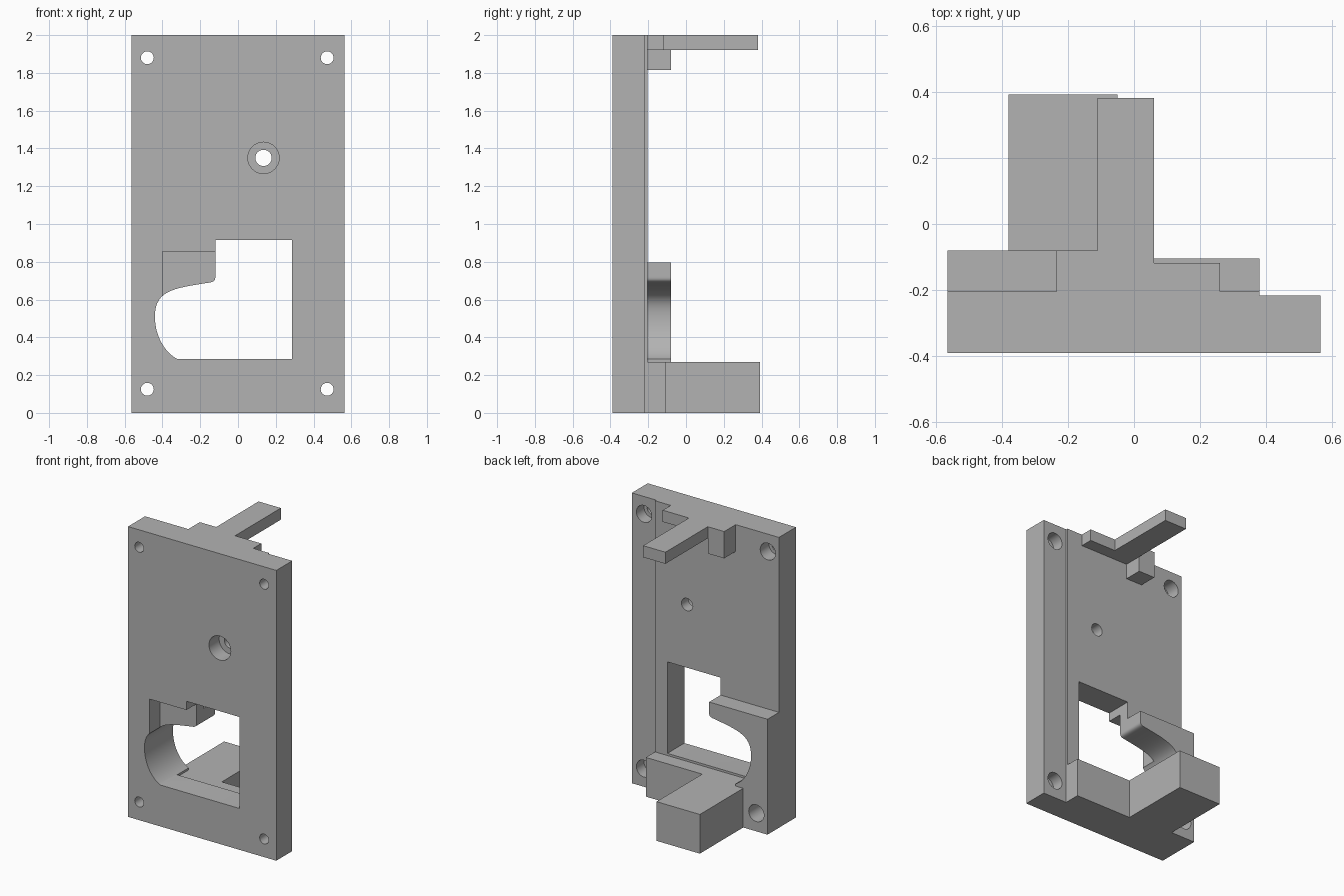
import bpy, bmesh, math
from mathutils import Vector
from mathutils.geometry import interpolate_bezier

cube = bpy.data.objects.get("Cube")
if cube:
    bpy.data.objects.remove(cube, do_unlink=True)

grey = bpy.data.materials.new("mid_grey")
grey.use_nodes = True
grey.diffuse_color = (0.45, 0.45, 0.45, 1)
grey.node_tree.nodes["Principled BSDF"].inputs["Base Color"].default_value = grey.diffuse_color


def prism(name, points, offset):
    """Extrude a flat polygon along offset."""
    bm = bmesh.new()
    face = bm.faces.new([bm.verts.new(p) for p in points])
    top = bmesh.ops.extrude_face_region(bm, geom=[face])["geom"]
    moved = [v for v in top if isinstance(v, bmesh.types.BMVert)]
    bmesh.ops.translate(bm, verts=moved, vec=offset)
    bmesh.ops.recalc_face_normals(bm, faces=bm.faces)
    mesh = bpy.data.meshes.new(name)
    bm.to_mesh(mesh)
    bm.free()
    mesh.materials.append(grey)
    obj = bpy.data.objects.new(name, mesh)
    bpy.context.collection.objects.link(obj)
    return obj


def plan(name, outline, z0, z1):
    return prism(name, [(x, y, z0) for x, y in outline], (0, 0, z1 - z0))


def elevation(name, outline, y0, y1):
    return prism(name, [(x, y0, z) for x, z in outline], (0, y1 - y0, 0))


def drill(name, x, z, radius, y0, y1, sides=40):
    ring = [2 * math.pi * i / sides for i in range(sides)]
    return elevation(name, [(x + radius * math.cos(a), z + radius * math.sin(a)) for a in ring], y0, y1)


def rect(a0, b0, a1, b1):
    return [(a0, b0), (a1, b0), (a1, b1), (a0, b1)]


def combine(target, tool, operation):
    """Apply an exact boolean and discard the tool."""
    tool.hide_render = True
    mod = target.modifiers.new(tool.name, 'BOOLEAN')
    mod.operation = operation
    mod.solver = 'EXACT'
    mod.object = tool
    graph = bpy.context.evaluated_depsgraph_get()
    mesh = bpy.data.meshes.new_from_object(target.evaluated_get(graph))
    target.modifiers.clear()
    target.data = mesh
    bpy.data.objects.remove(tool, do_unlink=True)


HALF, FRONT, BACK, STEP = 0.565, -0.39, -0.205, -0.217
INSIDE = -0.25

# Upright plate with a slightly thinner strip along one edge
body = plan("mounting_bracket", [(-HALF, FRONT), (HALF, FRONT), (HALF, STEP),
                                 (0.38, STEP), (0.38, BACK), (-HALF, BACK)], 0, 2)

# Raised parts on the back: side block, foot, top arm and its stop
side_block = elevation("side_block", [(-HALF, 0), (-0.32, 0), (-0.32, 0.5), (-0.12, 0.5),
                                      (-0.12, 0.795), (-HALF, 0.795)], INSIDE, -0.08)
foot = plan("foot", [(-0.38, INSIDE), (0.38, INSIDE), (0.38, -0.105), (-0.05, -0.105),
                     (-0.05, 0.392), (-0.38, 0.392)], 0, 0.27)
arm = plan("top_arm", [(-0.235, INSIDE), (0.26, INSIDE), (0.26, -0.118), (0.06, -0.118),
                       (0.06, 0.381), (-0.11, 0.381), (-0.11, -0.08), (-0.235, -0.08)], 1.92, 2)
stop = plan("arm_stop", rect(-0.235, INSIDE, -0.11, -0.08), 1.815, 1.95)
for part in (side_block, foot, arm, stop):
    combine(body, part, 'UNION')

# Window with a curved side, cut through plate and side block
curve = []
for knots in ([(-0.32, 0.285), (-0.39, 0.32), (-0.44, 0.41), (-0.44, 0.51)],
              [(-0.44, 0.51), (-0.44, 0.65), (-0.34, 0.66), (-0.15, 0.69)],
              [(-0.15, 0.69), (-0.13, 0.693), (-0.12, 0.70), (-0.12, 0.72)]):
    curve += [tuple(p)[:2] for p in interpolate_bezier(*[Vector(k) for k in knots], 16)][:-1]
outline = curve + [(-0.12, 0.72), (-0.12, 0.915), (0.285, 0.915), (0.285, 0.285)]
combine(body, elevation("window", outline, -0.5, 0.1), 'DIFFERENCE')

# Shallow pocket beside the window, open to the front
combine(body, elevation("pocket", rect(-0.40, 0.5, -0.11, 0.855), -0.5, -0.28), 'DIFFERENCE')

# Corner screw holes, counterbored from the back
for x in (-0.48, 0.472):
    for z in (0.125, 1.88):
        combine(body, drill("screw_hole", x, z, 0.034, -0.5, 0.1), 'DIFFERENCE')
        combine(body, drill("screw_recess", x, z, 0.058, -0.30, 0.1), 'DIFFERENCE')

# Centre hole, counterbored from the front
combine(body, drill("centre_hole", 0.135, 1.35, 0.043, -0.5, 0.1), 'DIFFERENCE')
combine(body, drill("centre_recess", 0.135, 1.35, 0.083, -0.5, -0.28), 'DIFFERENCE')

# Smooth curved walls, crisp edges
bpy.ops.object.select_all(action='DESELECT')
body.select_set(True)
bpy.context.view_layer.objects.active = body
bpy.ops.object.shade_smooth_by_angle(angle=math.radians(30))
